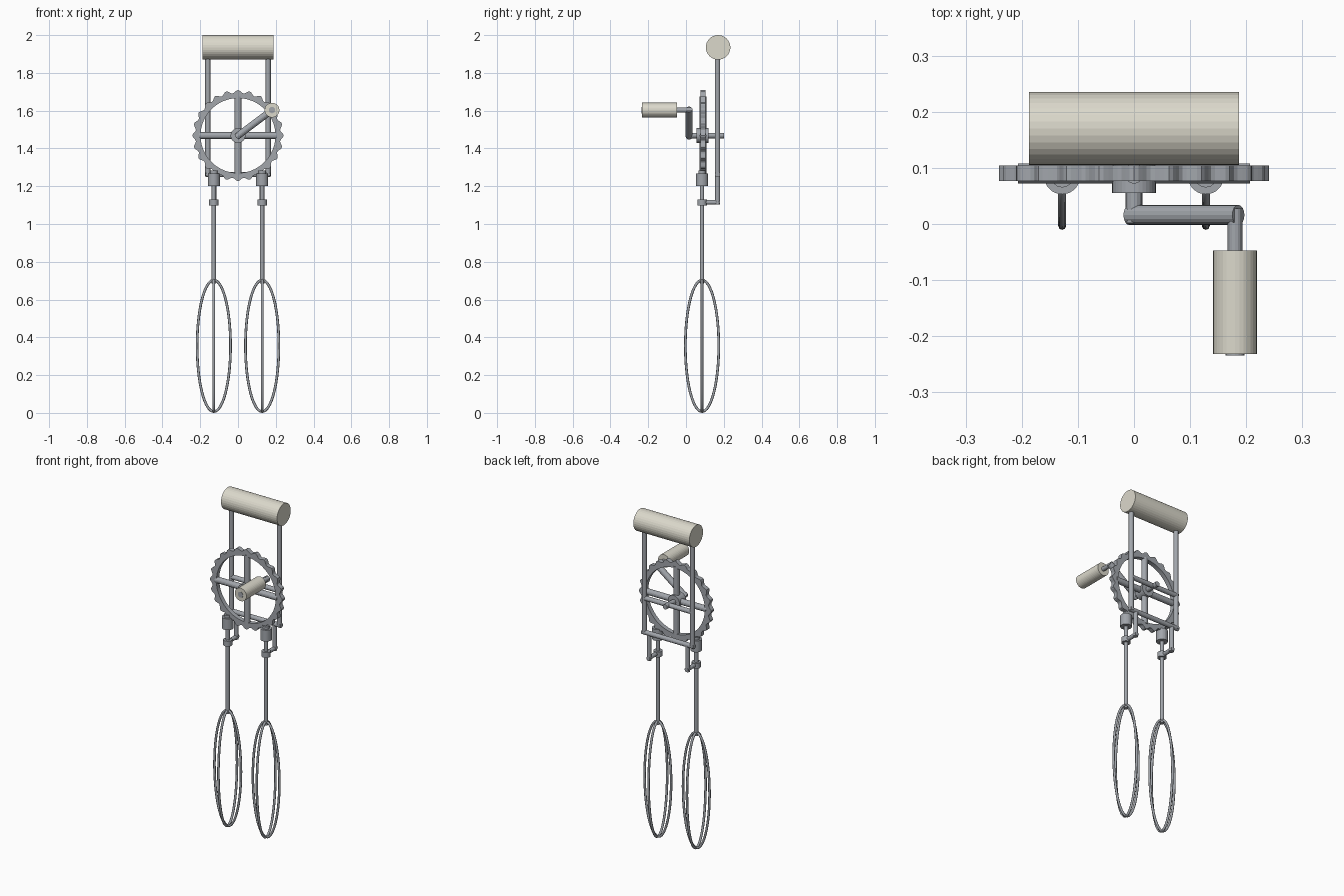
import bpy, bmesh, math
from mathutils import Vector

if "Cube" in bpy.data.objects:
    bpy.data.objects.remove(bpy.data.objects["Cube"])


def material(name, color):
    m = bpy.data.materials.new(name)
    m.diffuse_color = (*color, 1)
    m.use_nodes = True
    m.node_tree.nodes["Principled BSDF"].inputs["Base Color"].default_value = m.diffuse_color
    return m


METAL = material("grey metal", (0.36, 0.38, 0.41))
CREAM = material("cream paint", (0.71, 0.69, 0.60))


def rod(name, a, b, r, mat=METAL, sides=16):
    """Flat-sided cylinder running from point a to point b."""
    a, b = Vector(a), Vector(b)
    bpy.ops.mesh.primitive_cylinder_add(vertices=sides, radius=r, depth=(b - a).length,
                                        location=(a + b) / 2)
    ob = bpy.context.object
    ob.rotation_euler = (b - a).to_track_quat('Z', 'Y').to_euler()
    ob.name = name
    ob.data.materials.append(mat)
    return ob


def loop_wire(name, x, y, z, half_w, half_h, r, angle):
    """Upright elliptical wire loop."""
    cu = bpy.data.curves.new(name, 'CURVE')
    cu.dimensions = '3D'
    cu.bevel_depth = r
    cu.bevel_resolution = 2
    n = 64
    sp = cu.splines.new('POLY')
    sp.points.add(n - 1)
    sp.use_cyclic_u = True
    for i, p in enumerate(sp.points):
        t = 2 * math.pi * i / n
        p.co = (half_w * math.cos(t), 0, half_h * math.sin(t), 1)
    ob = bpy.data.objects.new(name, cu)
    ob.location = (x, y, z)
    ob.rotation_euler.z = angle
    cu.materials.append(METAL)
    bpy.context.collection.objects.link(ob)


def gear_ring(name, y0, y1, z, r_in, r_mid, bump, teeth):
    """Ring with rounded teeth, facing along y."""
    bm = bmesh.new()
    n = teeth * 8
    rows = []
    for i in range(n):
        t = 2 * math.pi * i / n
        r_out = r_mid + bump * math.cos(teeth * t)
        rows.append([bm.verts.new((r * math.cos(t), y, z + r * math.sin(t)))
                     for r, y in ((r_in, y0), (r_out, y0), (r_out, y1), (r_in, y1))])
    for i in range(n):
        a, b = rows[i], rows[(i + 1) % n]
        for k in range(4):
            j = (k + 1) % 4
            bm.faces.new((a[k], a[j], b[j], b[k]))
    bmesh.ops.recalc_face_normals(bm, faces=bm.faces)
    me = bpy.data.meshes.new(name)
    bm.to_mesh(me)
    bm.free()
    me.materials.append(METAL)
    bpy.context.collection.objects.link(bpy.data.objects.new(name, me))


HUB = 1.468      # gear axis height
BACK = 0.167     # depth of the frame
MID = 0.087      # depth of gear and beaters

# Top handle
rod("top_handle", (-0.187, 0.17, 1.935), (0.187, 0.17, 1.935), 0.065, CREAM, 32)

# Frame: cross bars
rod("frame_bottom_bar", (-0.173, BACK, 1.262), (0.173, BACK, 1.262), 0.014)
rod("frame_middle_bar", (-0.16, BACK, HUB), (0.16, BACK, HUB), 0.014)

# Drive wheel with cross spokes and hub
gear_ring("gear_ring", 0.077, 0.104, HUB, 0.198, 0.233, 0.008, 24)
rod("spoke_horizontal", (-0.207, 0.09, HUB), (0.207, 0.09, HUB), 0.018)
rod("spoke_vertical", (0, 0.09, HUB - 0.207), (0, 0.09, HUB + 0.207), 0.018)
rod("hub", (0, 0.055, HUB), (0, 0.118, HUB), 0.039, METAL, 32)
rod("axle", (0, 0.002, HUB), (0, 0.2, HUB), 0.015)

# Crank arm and grip
KX, KZ = 0.18, 1.603
rod("crank_arm", (-0.008, 0.016, HUB - 0.006), (KX + 0.006, 0.016, KZ + 0.004), 0.018)
rod("grip_pin", (KX, 0.028, KZ), (KX, -0.06, KZ), 0.013)
rod("grip", (KX, -0.047, KZ), (KX, -0.232, KZ), 0.039, CREAM, 32)
rod("grip_end_cap", (KX, -0.225, KZ), (KX, -0.2345, KZ), 0.017)

# Both sides: upright, bracket, pinion and beater
for side, s in (("left", -1), ("right", 1)):
    x = 0.128 * s
    rod(side + "_upright", (0.16 * s, BACK, 1.255), (0.16 * s, BACK, 1.9), 0.014)
    rod(side + "_bracket_post", (x, BACK, 1.262), (x, BACK, 1.102), 0.013)
    rod(side + "_bracket_arm", (x, BACK + 0.012, 1.115), (x, MID, 1.115), 0.012)
    rod(side + "_collar", (x, MID - 0.002, 1.098), (x, MID - 0.002, 1.13), 0.025, METAL, 24)
    rod(side + "_pinion", (x, MID - 0.002, 1.2), (x, MID - 0.002, 1.268), 0.032, METAL, 32)
    rod(side + "_pinion_tip", (x, MID - 0.002, 1.265), (x, MID - 0.002, 1.283), 0.02)
    rod(side + "_shaft", (x, MID - 0.002, 0.685), (x, MID - 0.002, 1.22), 0.0115)
    for k in range(2):
        loop_wire(f"{side}_beater_loop_{k + 1}", x, MID - 0.002, 0.355,
                  0.0885, 0.348, 0.007, k * math.pi / 2)
